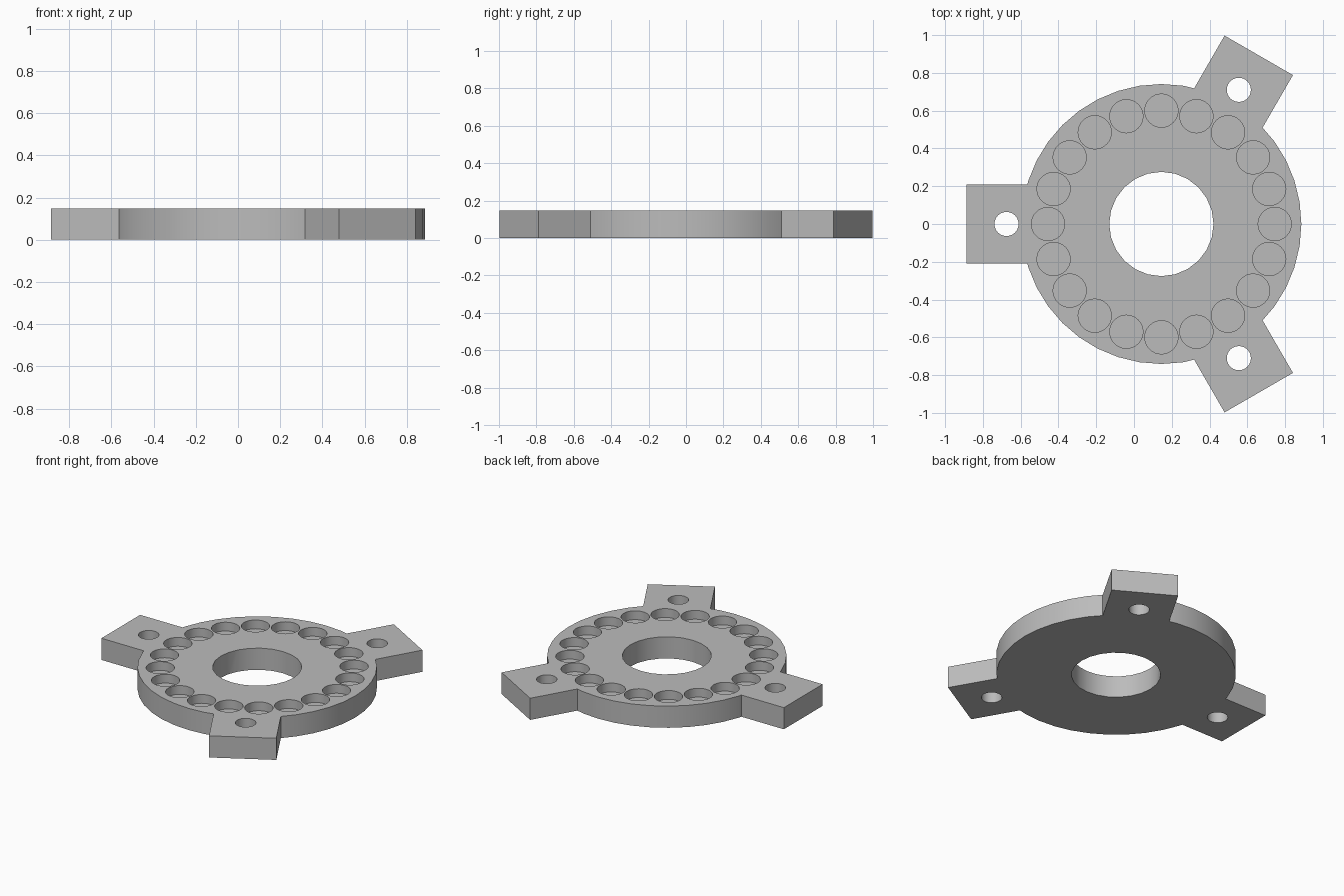
import bpy
import math
from mathutils import Matrix

cube = bpy.data.objects.get("Cube")
if cube:
    bpy.data.objects.remove(cube, do_unlink=True)

CX = 0.145          # hub axis
T = 0.148           # plate thickness
POCKET_DEPTH = 0.06
ARM_ANGLES = [math.radians(a) for a in (60, 180, 300)]

grey = bpy.data.materials.new("plain grey")
grey.use_nodes = True
grey.diffuse_color = (0.5, 0.5, 0.5, 1)
grey.node_tree.nodes["Principled BSDF"].inputs["Base Color"].default_value = (0.5, 0.5, 0.5, 1)


def polar(r, a):
    return CX + r * math.cos(a), r * math.sin(a)


def cylinder(name, radius, x, y, z0, z1, sides):
    bpy.ops.mesh.primitive_cylinder_add(vertices=sides, radius=radius, depth=z1 - z0,
                                        location=(x, y, (z0 + z1) / 2))
    obj = bpy.context.object
    obj.name = name
    return obj


def boolean(target, tool, operation):
    mod = target.modifiers.new(operation.lower(), "BOOLEAN")
    mod.operation = operation
    mod.solver = "EXACT"
    mod.object = tool
    bpy.context.view_layer.objects.active = target
    bpy.ops.object.modifier_apply(modifier=mod.name)
    bpy.data.objects.remove(tool, do_unlink=True)


# Round plate
plate = cylinder("mounting_plate", 0.741, CX, 0, 0, T, 40)
plate.data.materials.append(grey)

# Three rectangular mounting arms
for a in ARM_ANGLES:
    x, y = polar(0.78, a)
    bpy.ops.mesh.primitive_cube_add(size=1)
    arm = bpy.context.object
    arm.data.transform(Matrix.Translation((x, y, T / 2)) @ Matrix.Rotation(a, 4, "Z")
                       @ Matrix.Diagonal((0.502, 0.418, T, 1)))
    boolean(plate, arm, "UNION")

# Centre bore and arm bolt holes
boolean(plate, cylinder("bore", 0.276, CX, 0, -0.1, T + 0.1, 24), "DIFFERENCE")
for a in ARM_ANGLES:
    x, y = polar(0.82, a)
    boolean(plate, cylinder("bolt_hole", 0.064, x, y, -0.1, T + 0.1, 24), "DIFFERENCE")

# Ring of blind round pockets
for i in range(20):
    x, y = polar(0.6, math.tau * i / 20)
    boolean(plate, cylinder("pocket", 0.088, x, y, T - POCKET_DEPTH, T + 0.1, 32), "DIFFERENCE")

# Smooth walls with sharp rims
bpy.ops.object.select_all(action="DESELECT")
plate.select_set(True)
bpy.context.view_layer.objects.active = plate
bpy.ops.object.shade_smooth_by_angle(angle=math.radians(30))
